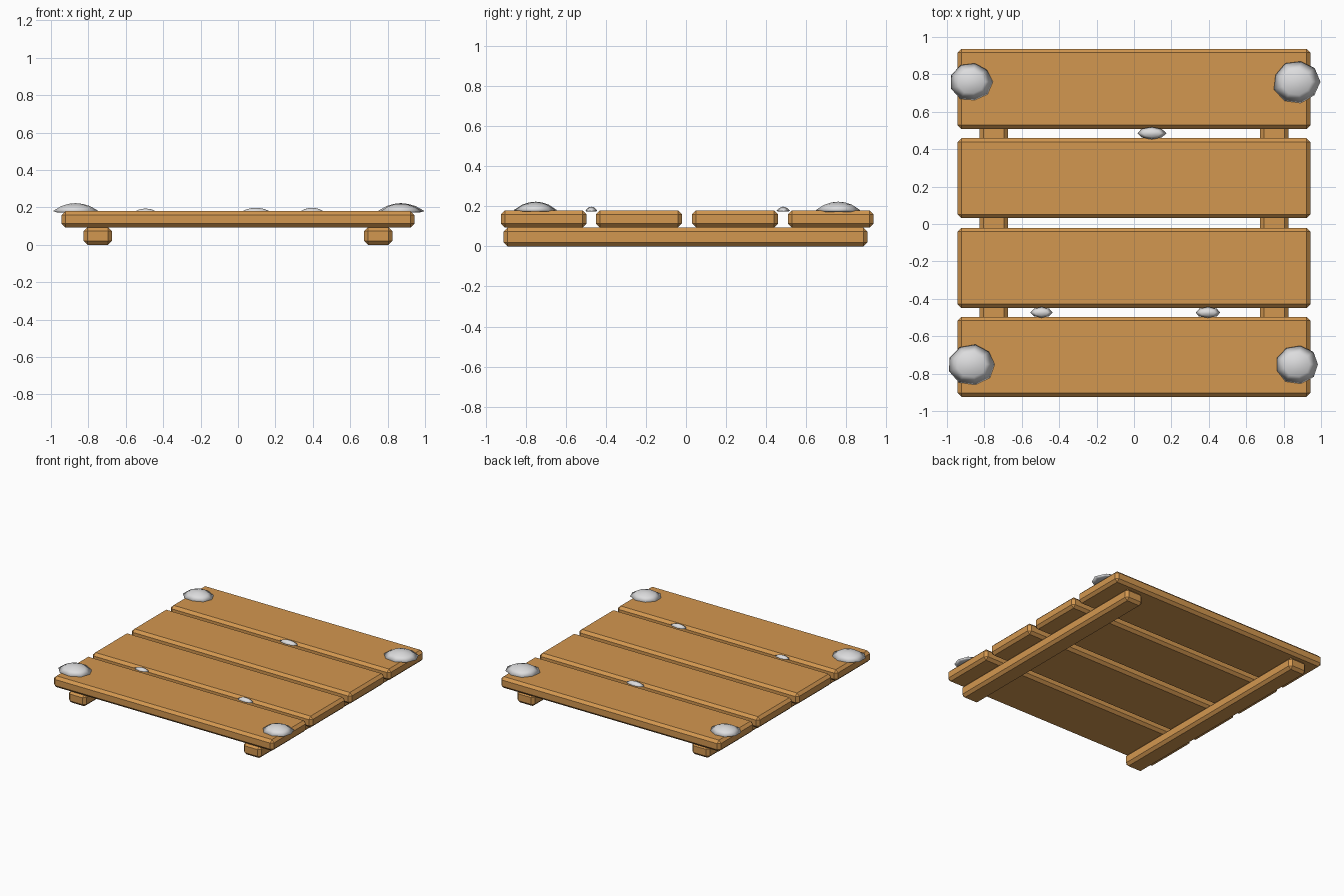
import bpy, bmesh, math, random
from mathutils import Vector

random.seed(4)
default = bpy.data.objects.get("Cube")
if default:
    bpy.data.objects.remove(default)


def material(name, colour):
    mat = bpy.data.materials.new(name)
    mat.use_nodes = True
    mat.diffuse_color = (*colour, 1)
    mat.node_tree.nodes["Principled BSDF"].inputs["Base Color"].default_value = (*colour, 1)
    return mat


WOOD = material("warm wood", (0.65, 0.31, 0.08))
SNOW = material("pale grey snow", (0.72, 0.72, 0.73))


def finish(bm, name, mat):
    bmesh.ops.recalc_face_normals(bm, faces=bm.faces)
    mesh = bpy.data.meshes.new(name)
    bm.to_mesh(mesh)
    bm.free()
    mesh.materials.append(mat)
    obj = bpy.data.objects.new(name, mesh)
    bpy.context.collection.objects.link(obj)
    return obj


def board(name, low, high):
    """Box between two corners with chamfered edges."""
    low, high = Vector(low), Vector(high)
    bm = bmesh.new()
    bmesh.ops.create_cube(bm, size=1)
    for v in bm.verts:
        v.co = (low + high) / 2 + v.co * (high - low)
    bmesh.ops.bevel(bm, geom=bm.edges[:], offset=0.02, segments=1, affect='EDGES')
    return finish(bm, name, WOOD)


def snow_patch(name, x, y, rx, ry, height, sides):
    """Low rounded mound with a slightly uneven rim."""
    bm = bmesh.new()
    rings = []
    wobble = [random.uniform(0.94, 1.03) for _ in range(sides)]
    for radius, level in ((0.8, -0.05), (1, 0.12), (0.62, 0.68), (0.3, 0.92)):
        ring = []
        for i in range(sides):
            a = math.tau * i / sides
            r = radius * wobble[i]
            ring.append(bm.verts.new((x + rx * r * math.cos(a),
                                      y + ry * r * math.sin(a),
                                      0.175 + height * level)))
        rings.append(ring)
    for lower, upper in zip(rings, rings[1:]):
        for i in range(sides):
            j = (i + 1) % sides
            bm.faces.new((lower[i], lower[j], upper[j], upper[i]))
    bm.faces.new(rings[0])
    peak = bm.verts.new((x, y, 0.175 + height))
    for i in range(sides):
        bm.faces.new((rings[-1][i], rings[-1][(i + 1) % sides], peak))
    for f in bm.faces:
        f.smooth = True
    return finish(bm, name, SNOW)


# Four top planks
for i, y in enumerate((-0.71, -0.235, 0.245, 0.722)):
    board(f"plank_{i + 1}", (-0.943, y - 0.214, 0.093), (0.943, y + 0.214, 0.18))

# Two supporting beams
for side, name in ((1, "left_beam"), (-1, "right_beam")):
    board(name, (side * 0.75 - 0.075, -0.91, 0), (side * 0.75 + 0.075, 0.905, 0.093))

# Snow on the corners
snow_patch("snow_front_right", -0.87, -0.75, 0.13, 0.11, 0.048, 9)
snow_patch("snow_front_left", 0.87, -0.75, 0.118, 0.104, 0.046, 9)
snow_patch("snow_back_right", -0.87, 0.76, 0.114, 0.104, 0.046, 9)
snow_patch("snow_back_left", 0.87, 0.76, 0.127, 0.116, 0.048, 9)

# Small snow patches over the gaps
snow_patch("gap_snow_back", 0.095, 0.485, 0.077, 0.033, 0.023, 8)
snow_patch("gap_snow_front_left", 0.395, -0.473, 0.069, 0.03, 0.023, 8)
snow_patch("gap_snow_front_right", -0.495, -0.473, 0.061, 0.029, 0.019, 8)
